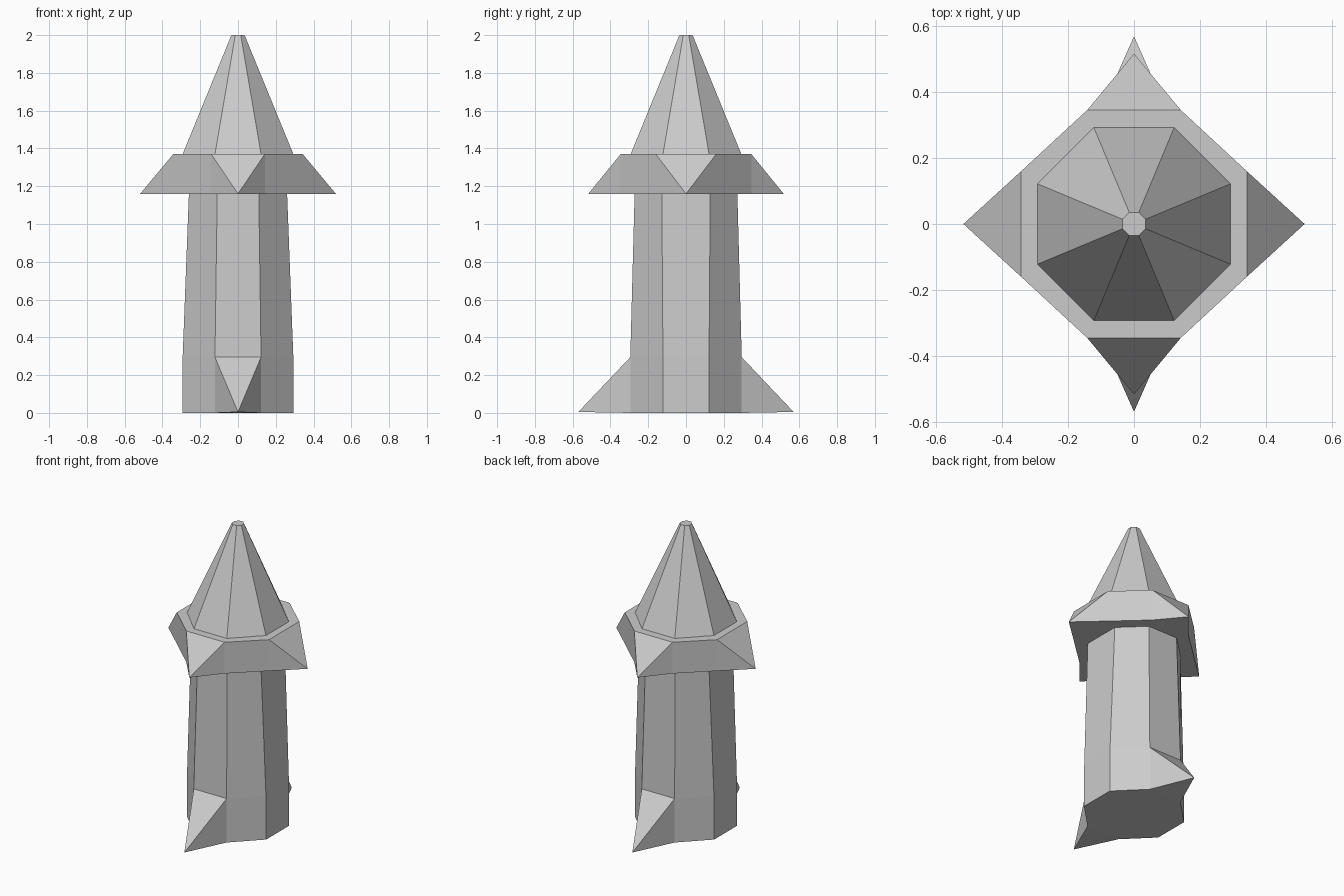
import bpy, bmesh

if "Cube" in bpy.data.objects:
    bpy.data.objects.remove(bpy.data.objects["Cube"])


def octagon(fx, fy, ex, ey, z):
    """Eight corners: y-sides at +-fy (half width ex), x-sides at +-fx (half width ey)."""
    return [(ex, -fy, z), (fx, -ey, z), (fx, ey, z), (ex, fy, z),
            (-ex, fy, z), (-fx, ey, z), (-fx, -ey, z), (-ex, -fy, z)]


def loft(name, rings, spikes=None, cap_bottom=False, cap_top=False):
    """Skin a stack of octagons; spikes {side: tip} pull sides of the first band to a point."""
    spikes = spikes or {}
    bm = bmesh.new()
    loops = [[bm.verts.new(p) for p in r] for r in rings]
    for k in range(len(loops) - 1):
        lo, up = loops[k], loops[k + 1]
        for i in range(8):
            j = (i + 1) % 8
            if k == 0 and i in spikes:
                tip = bm.verts.new(spikes[i])
                for tri in ((up[i], tip, up[j]), (lo[i], tip, up[i]),
                            (tip, lo[j], up[j]), (lo[j], tip, lo[i])):
                    bm.faces.new(tri)
            else:
                bm.faces.new((lo[i], lo[j], up[j], up[i]))
    if cap_bottom:
        bm.faces.new(loops[0][::-1])
    if cap_top:
        bm.faces.new(loops[-1])
    mesh = bpy.data.meshes.new(name)
    bm.to_mesh(mesh)
    bm.free()
    obj = bpy.data.objects.new(name, mesh)
    bpy.context.collection.objects.link(obj)
    return obj


FRONT, RIGHT, BACK, LEFT = 7, 1, 3, 5
Z_COLLAR, Z_SPIRE = 1.16, 1.37

# Tapered octagonal tower with a pointed foot at front and back
body_top = octagon(0.26, 0.272, 0.11, 0.128, Z_COLLAR)
loft("tower_body",
     [octagon(0.295, 0.295, 0.122, 0.122, 0), octagon(0.293, 0.295, 0.122, 0.122, 0.295), body_top],
     {FRONT: (0, -0.57, 0.005), BACK: (0, 0.57, 0.005)}, cap_bottom=True)

# Collar with four drooping points, flat underside and top ledge
spire_base = octagon(0.293, 0.293, 0.122, 0.122, Z_SPIRE)
collar_low = octagon(0.343, 0.346, 0.142, 0.16, Z_COLLAR)
collar_high = octagon(0.343, 0.346, 0.142, 0.16, Z_SPIRE)
loft("spiked_collar", [collar_low, collar_high, spire_base],
     {FRONT: (0, -0.517, Z_COLLAR), BACK: (0, 0.517, Z_COLLAR),
      RIGHT: (0.518, 0, Z_COLLAR), LEFT: (-0.518, 0, Z_COLLAR)})
loft("collar_underside", [body_top, collar_low[:]])
under = bpy.data.objects["collar_underside"].data
under.flip_normals() if under.polygons[0].normal.z > 0 else None

# Spire with a small flat tip
loft("spire", [spire_base, octagon(0.035, 0.035, 0.0145, 0.0145, 2.0)], cap_top=True)
